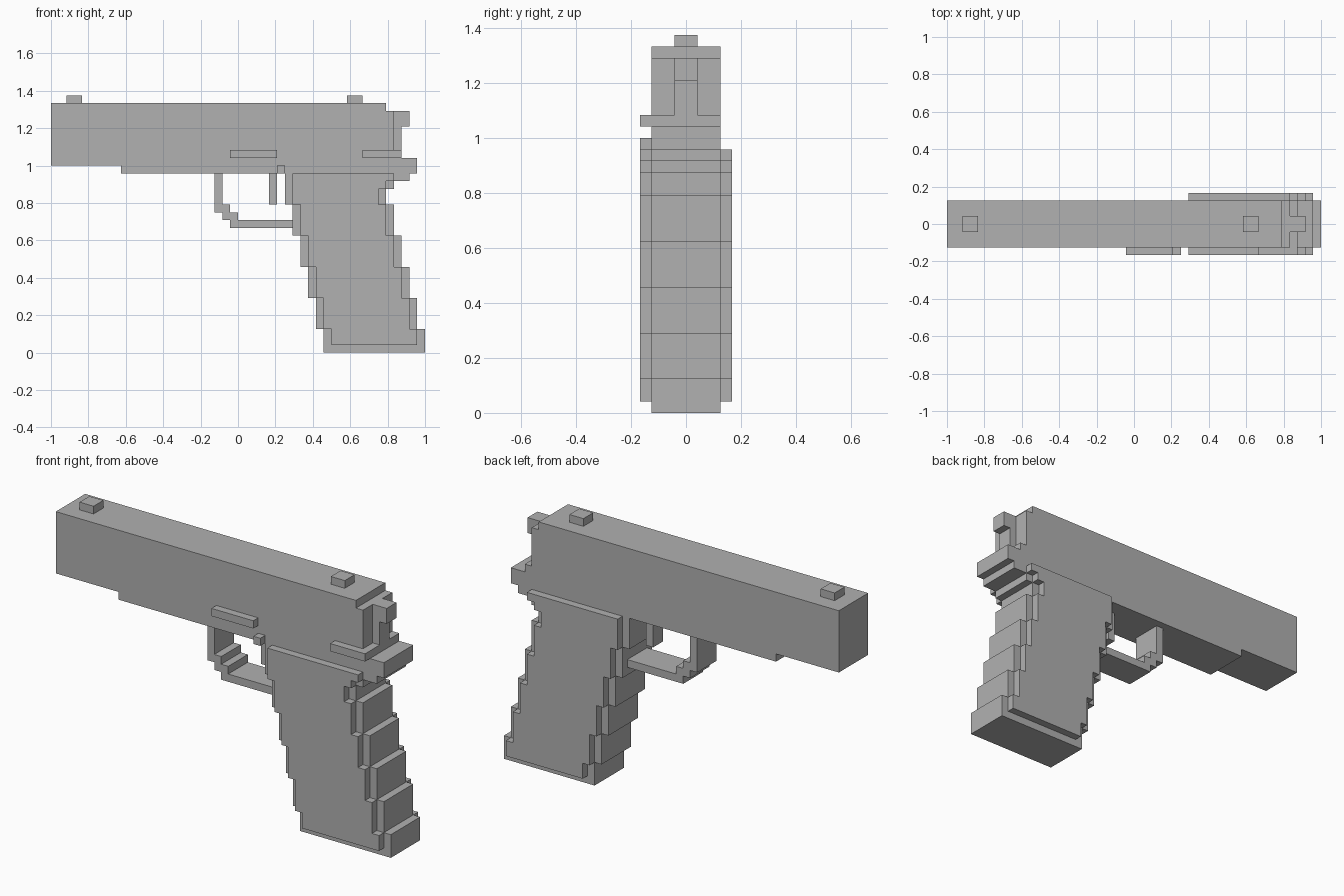
import bpy
import bmesh

UNIT = 1 / 24  # one block of the stepped design

cube = bpy.data.objects.get("Cube")
if cube:
    bpy.data.objects.remove(cube, do_unlink=True)

grey = bpy.data.materials.new("plain grey")
grey.use_nodes = True
colour = (0.44, 0.44, 0.44, 1)
grey.diffuse_color = colour
grey.node_tree.nodes["Principled BSDF"].inputs["Base Color"].default_value = colour


def stepped_part(name, rows, y0, y1):
    """Extrude a side outline of stacked rows (z low, z high, x low, x high), top row first."""
    right = [p for z0, z1, _, x in rows for p in ((x, z1), (x, z0))]
    left = [p for z0, z1, x, _ in reversed(rows) for p in ((x, z0), (x, z1))]
    outline = []
    for p in right + left:
        if not outline or p != outline[-1]:
            outline.append(p)

    bm = bmesh.new()
    face = bm.faces.new([bm.verts.new((x * UNIT, y0 * UNIT, z * UNIT)) for x, z in outline])
    result = bmesh.ops.extrude_face_region(bm, geom=[face])
    moved = [v for v in result["geom"] if isinstance(v, bmesh.types.BMVert)]
    bmesh.ops.translate(bm, verts=moved, vec=(0, (y1 - y0) * UNIT, 0))
    bmesh.ops.dissolve_limit(bm, angle_limit=0.01, verts=bm.verts, edges=bm.edges)
    bmesh.ops.recalc_face_normals(bm, faces=bm.faces)
    mesh = bpy.data.meshes.new(name)
    bm.to_mesh(mesh)
    bm.free()
    mesh.materials.append(grey)
    obj = bpy.data.objects.new(name, mesh)
    bpy.context.collection.objects.link(obj)
    return obj


# Slide and frame with the rear tang
stepped_part("slide", [(31, 32, -24, 19), (26, 31, -24, 20),
                       (25, 26, -24, 21), (24, 25, -24, 23)], -3, 3)
stepped_part("frame", [(23, 24, -15, 23), (22, 23, 6, 22)], -3, 3)

# Hammer and the two sights
stepped_part("hammer", [(29, 31, 20, 22), (26, 29, 20, 21)], -1, 1)
for name, x in (("front_sight", -22), ("rear_sight", 14)):
    stepped_part(name, [(32, 33, x, x + 2)], -1, 1)

# Grip slants back one block per step
grip = [(21, 22, 6, 20), (19, 21, 6, 19), (15, 19, 7, 20)]
for i in range(3):
    grip.append((11 - 4 * i, 15 - 4 * i, 8 + i, 21 + i))
grip.append((0, 3, 11, 24))
stepped_part("grip", grip, -3, 3)

# Side panels follow the grip, inset by one block
panel = [(22, 23, 7, 20)] + [(max(z0, 1), z1, x0 + 1, x1 - 1) for z0, z1, x0, x1 in grip]
stepped_part("right_grip_panel", panel, -4, -3)
stepped_part("left_grip_panel", panel, 3, 4)

# Trigger and its guard
stepped_part("trigger", [(19, 23, 4, 5)], -1, 1)
stepped_part("trigger_guard", [(19, 23, -3, -2), (18, 19, -3, -1),
                               (17, 18, -2, 0), (16, 17, -1, 7)], -2, 2)

# Controls on the front side only
for name, z, x0, x1 in (("slide_catch", 25, -1, 5), ("safety_lever", 25, 16, 21),
                        ("release_button", 23, 5, 6)):
    stepped_part(name, [(z, z + 1, x0, x1)], -4, -3)
